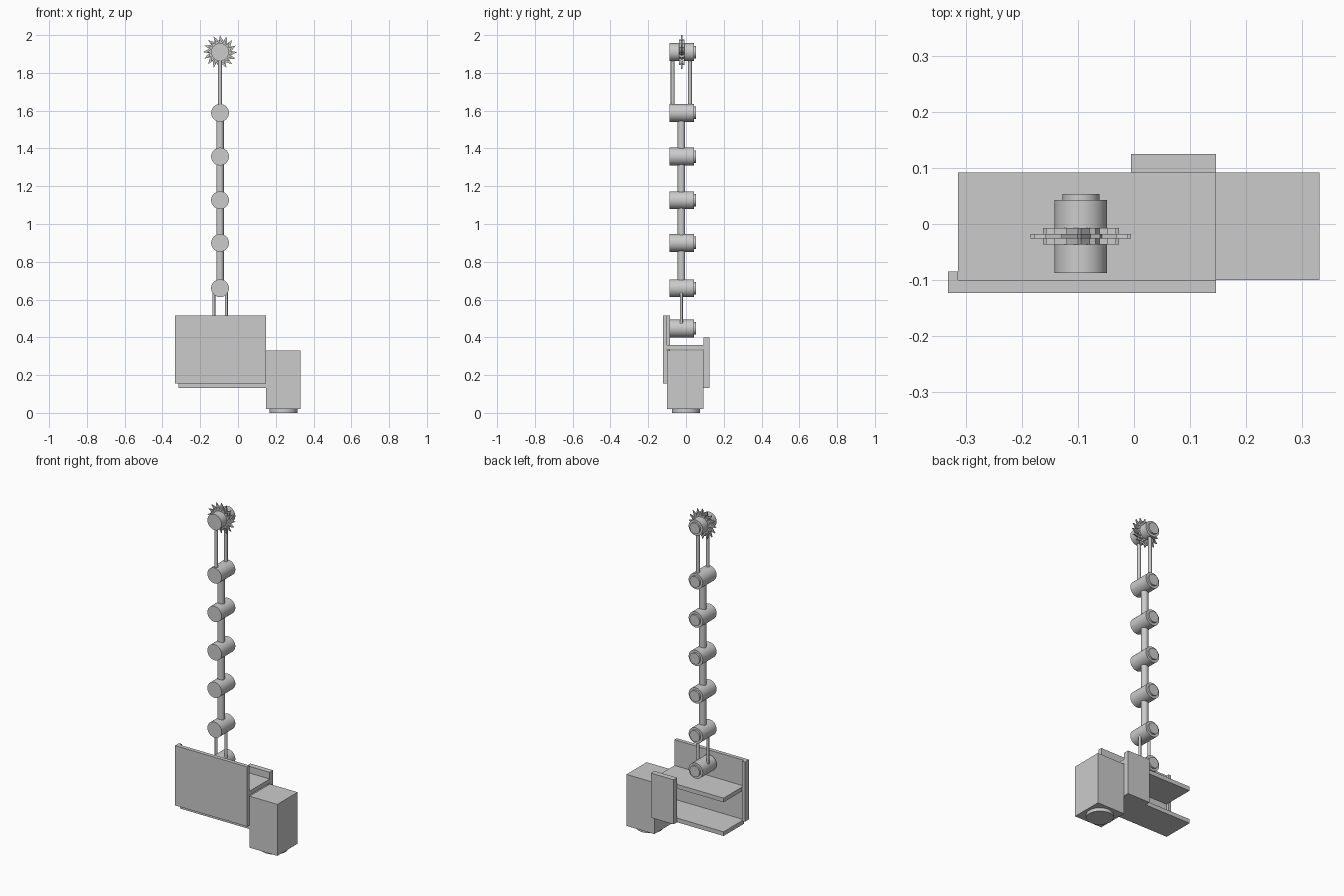
import bpy, bmesh, math
from mathutils import Matrix

if "Cube" in bpy.data.objects:
    bpy.data.objects.remove(bpy.data.objects["Cube"])

grey = bpy.data.materials.new("light grey")
grey.diffuse_color = (0.6, 0.6, 0.6, 1)
grey.use_nodes = True
grey.node_tree.nodes["Principled BSDF"].inputs["Base Color"].default_value = grey.diffuse_color

AX = -0.095      # x of the arm
AY = -0.022      # y of the arm's middle plane


def finish(name, bm, smooth=False):
    bmesh.ops.recalc_face_normals(bm, faces=bm.faces)
    me = bpy.data.meshes.new(name)
    bm.to_mesh(me)
    bm.free()
    ob = bpy.data.objects.new(name, me)
    bpy.context.collection.objects.link(ob)
    me.materials.append(grey)
    if smooth:
        bpy.ops.object.select_all(action='DESELECT')
        ob.select_set(True)
        bpy.context.view_layer.objects.active = ob
        bpy.ops.object.shade_smooth_by_angle(angle=math.radians(35))
    return ob


def box(name, x0, x1, y0, y1, z0, z1):
    bm = bmesh.new()
    m = Matrix.Translation(((x0 + x1) / 2, (y0 + y1) / 2, (z0 + z1) / 2))
    bmesh.ops.create_cube(bm, size=1, matrix=m @ Matrix.Diagonal((x1 - x0, y1 - y0, z1 - z0, 1)))
    return finish(name, bm)


def rod(name, x, y, z0, z1, r, n=32):
    bm = bmesh.new()
    bmesh.ops.create_cone(bm, cap_ends=True, segments=n, radius1=r, radius2=r, depth=z1 - z0,
                          matrix=Matrix.Translation((x, y, (z0 + z1) / 2)))
    return finish(name, bm, True)


def joint(name, z):
    # barrel lying along y, with a smaller cap at the back
    bm = bmesh.new()
    for r, y0, y1 in ((0.047, -0.088, 0.043), (0.033, 0.043, 0.054)):
        m = Matrix.Translation((AX, (y0 + y1) / 2, z)) @ Matrix.Rotation(math.pi / 2, 4, 'X')
        bmesh.ops.create_cone(bm, cap_ends=True, segments=48, radius1=r, radius2=r,
                              depth=y1 - y0, matrix=m)
    return finish(name, bm, True)


def saw_disc(name, y0, y1, root, tip, z, teeth=16):
    # toothed outline with leaning points, extruded along y
    bm = bmesh.new()
    step = 2 * math.pi / teeth
    ring = []
    for i in range(teeth):
        for r, f in ((root, 0.0), (tip, 0.75)):
            a = (i + f) * step + math.pi / 2 - 0.75 * step
            ring.append(bm.verts.new((AX + r * math.cos(a), y0, z + r * math.sin(a))))
    face = bm.faces.new(ring)
    ext = bmesh.ops.extrude_face_region(bm, geom=[face])
    bmesh.ops.translate(bm, vec=(0, y1 - y0, 0),
                        verts=[v for v in ext["geom"] if isinstance(v, bmesh.types.BMVert)])
    return finish(name, bm)


# base: drive housing, its round foot, shelves and side plates
box("drive_housing", 0.147, 0.332, -0.1, 0.092, 0.02, 0.33)
rod("drive_foot", 0.241, 0, 0, 0.022, 0.074, 48)
box("lower_shelf", -0.315, 0.147, -0.1, 0.092, 0.132, 0.157)
box("upper_shelf", -0.315, 0.147, -0.1, 0.092, 0.335, 0.36)
box("front_plate", -0.333, 0.147, -0.123, -0.1, 0.155, 0.515)
box("front_plate_lip", -0.333, -0.315, -0.1, -0.085, 0.155, 0.515)
box("back_plate", -0.005, 0.147, 0.092, 0.125, 0.132, 0.4)

# arm joints
joints = [0.447, 0.66, 0.9, 1.126, 1.357, 1.588, 1.91]
for i, z in enumerate(joints):
    joint(f"joint_{i + 1}", z)

# links: thin pair, single tubes, then the fork
for s in (-1, 1):
    rod("lower_link", AX + s * 0.033, AY - 0.003, 0.447, 0.66, 0.008, 16)
    rod("fork_link", AX, AY - 0.003 + s * 0.046, 1.588, 1.91, 0.01, 16)
for z0, z1 in zip(joints[1:5], joints[2:6]):
    rod("middle_link", AX, AY - 0.002, z0, z1, 0.02)

# saw head: large centre blade between two small ones
saw_disc("centre_blade", AY - 0.004, AY + 0.004, 0.06, 0.09, joints[-1])
for s in (-1, 1):
    y = AY + s * 0.0095
    saw_disc("side_blade", y - 0.0055, y + 0.0055, 0.052, 0.068, joints[-1])
